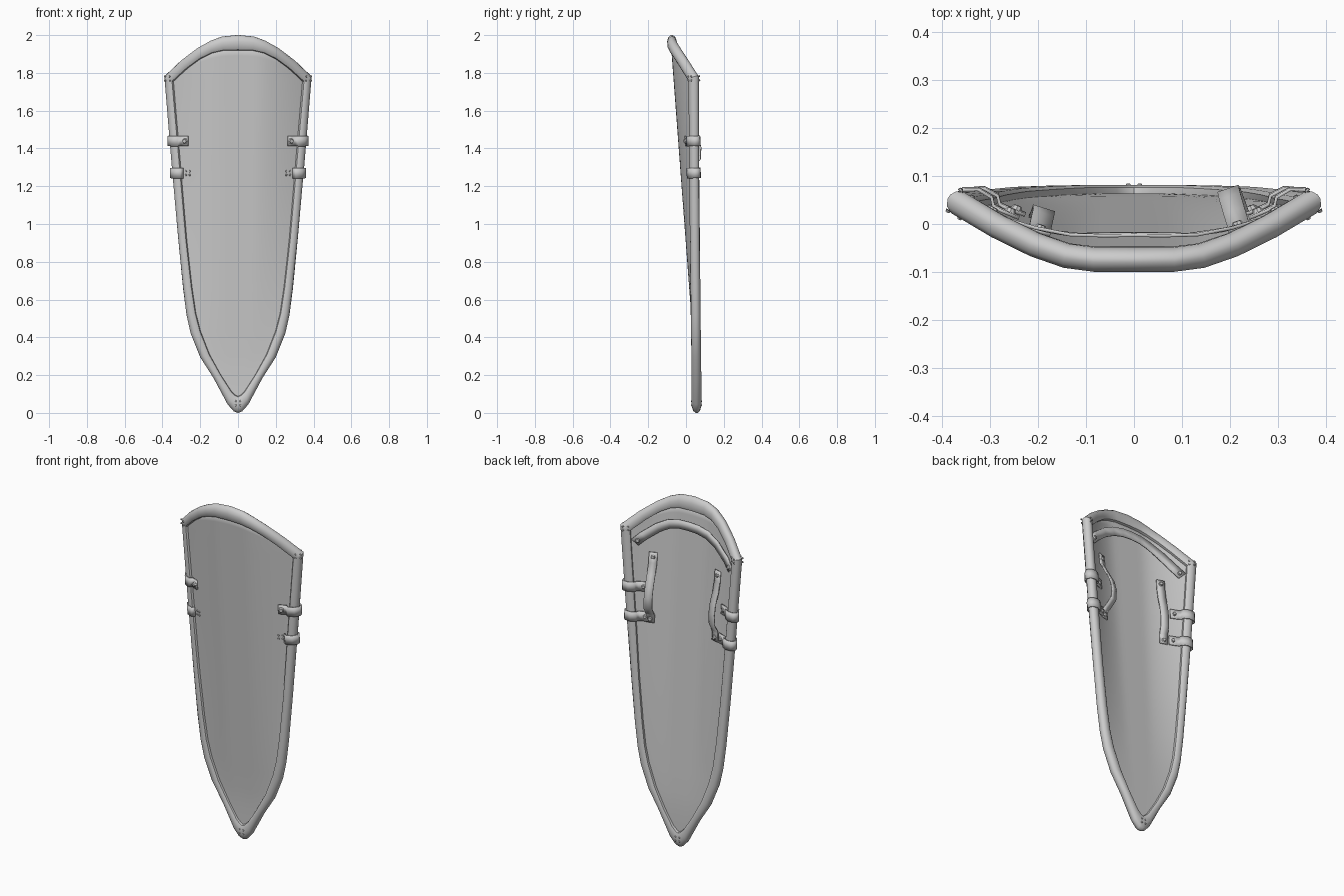
import bpy, bmesh, math
from mathutils import Vector, Matrix

if "Cube" in bpy.data.objects:
    bpy.data.objects.remove(bpy.data.objects["Cube"])

# Outline half-curves (x, z), tip to corner and corner to crown
SIDE_OUT = [(0, 0), (.022, .008), (.055, .045), (.13, .185), (.2, .295), (.25, .42),
            (.272, .52), (.29, .66), (.315, .92), (.348, 1.3), (.386, 1.783)]
SIDE_IN = [(0, .088), (.014, .095), (.035, .115), (.09, .2), (.15, .31), (.198, .435),
           (.222, .53), (.242, .67), (.269, .92), (.3, 1.3), (.338, 1.755)]
TOP_OUT = [(.386, 1.783), (.3, 1.865), (.215, 1.93), (.145, 1.97), (.085, 1.992), (0, 2.0)]
TOP_IN = [(.338, 1.755), (.262, 1.825), (.195, 1.875), (.135, 1.905), (.08, 1.918), (0, 1.92)]


def interp(pts, v):
    """Piecewise linear lookup in (key, value) pairs sorted by key."""
    if v <= pts[0][0]:
        return pts[0][1]
    for (a, fa), (b, fb) in zip(pts, pts[1:]):
        if v <= b:
            return fa + (fb - fa) * (v - a) / (b - a)
    return pts[-1][1]


def swap(pts):
    return [(z, x) for x, z in pts]


def height(x, z):
    """y of the curved shield face."""
    w = max(interp(swap(SIDE_OUT), z), .02)
    t = max(0, (abs(x) / w - .25) / .75)
    depth = max(0, .125 - .075 * (1.9 - z))
    return .056 - depth * (1 - t ** 1.6)


def surf(x, z, h=0):
    """Point at distance h behind the shield face."""
    e = .004
    n = Vector((-(height(x + e, z) - height(x - e, z)) / (2 * e), 1,
                -(height(x, z + e) - height(x, z - e)) / (2 * e))).normalized()
    return Vector((x, height(x, z), z)) + n * h, n


def finish(bm, name, solid=0, angle=40):
    bmesh.ops.remove_doubles(bm, verts=bm.verts, dist=1e-5)
    bmesh.ops.recalc_face_normals(bm, faces=bm.faces)
    me = bpy.data.meshes.new(name)
    bm.to_mesh(me)
    bm.free()
    ob = bpy.data.objects.new(name, me)
    bpy.context.collection.objects.link(ob)
    if solid:
        m = ob.modifiers.new("thickness", 'SOLIDIFY')
        m.thickness = solid
        m.offset = 0
    bpy.ops.object.select_all(action='DESELECT')
    ob.select_set(True)
    bpy.context.view_layer.objects.active = ob
    bpy.ops.object.shade_smooth_by_angle(angle=math.radians(angle))
    return ob


def skin(bm, rows, closed=False):
    """Quads between successive rows of points."""
    vs = [[bm.verts.new(p) for p in r] for r in rows]
    for a, b in zip(vs, vs[1:]):
        for i in range(len(a) if closed else len(a) - 1):
            j = (i + 1) % len(a)
            bm.faces.new((a[i], a[j], b[j], b[i]))
    if closed:
        bm.faces.new(vs[0])
        bm.faces.new(vs[-1])


# Panel
def mid(a, b):
    return [(x0 * .45 + x1 * .55, z0 * .45 + z1 * .55) for (x0, z0), (x1, z1) in zip(a, b)]


side_mid, top_mid = mid(SIDE_OUT, SIDE_IN), mid(TOP_OUT, TOP_IN)
zc = side_mid[-1][1]
ts = [i / 12 for i in range(-12, 13)]
rows = [[surf(t * w, z)[0] for t in ts] for w, z in side_mid]
for k in (.33, .66, 1):
    row = []
    for t in ts:
        x = t * side_mid[-1][0]
        row.append(surf(x, zc + k * (interp(top_mid[::-1], abs(x)) - zc))[0])
    rows.append(row)
bm = bmesh.new()
skin(bm, rows)
finish(bm, "shield_panel", .014)

# Rims wrapping the panel edge: section as (inward fraction, offset)
SECTION = [(1, -.007), (.95, -.018), (.75, -.025), (.4, -.026), (.12, -.018), (0, -.004),
           (0, .006), (.12, .018), (.4, .025), (.75, .025), (.95, .02), (1, .007)]


def rim(name, outer, inner):
    full = [(-x, z, -u, v) for (x, z), (u, v) in list(zip(outer, inner))]
    full = full + [(-a, b, -c, d) for a, b, c, d in full[:-1][::-1]]
    bm = bmesh.new()
    skin(bm, [[surf(a + (c - a) * u, b + (d - b) * u, h)[0] for u, h in SECTION]
              for a, b, c, d in full], True)
    finish(bm, name)


rim("side_rim", SIDE_OUT[::-1], SIDE_IN[::-1])
rim("top_rim", TOP_OUT, TOP_IN)


def strip(name, path, width, solid=.007, across=None):
    """Leather strip following (x, z, h) points on the shield."""
    rows = []
    for i, (x, z, h) in enumerate(path):
        if across:
            d = Vector(across)
        else:
            a, b = path[max(i - 1, 0)], path[min(i + 1, len(path) - 1)]
            d = Vector((a[1] - b[1], b[0] - a[0])).normalized()
        p, n = surf(x, z, h)
        tan = Vector((d.x, -(n.x * d.x + n.z * d.y) / n.y, d.y)).normalized() * width / 2
        rows.append([p - tan, p + tan])
    bm = bmesh.new()
    skin(bm, rows)
    finish(bm, name, solid)


rivets = bmesh.new()


def rivet(x, z, h, r=.012):
    p, n = surf(x, z, h)
    if h < 0:
        n = -n
    m = Matrix.Translation(p) @ n.to_track_quat('Z', 'Y').to_matrix().to_4x4()
    bmesh.ops.create_cone(rivets, cap_ends=True, segments=8, radius1=r, radius2=r * .6,
                          depth=r * .9, matrix=m)


# Straps clamped round the side rims
for s, label in ((-1, "left"), (1, "right")):
    for z, part in ((1.44, "upper"), (1.27, "lower")):
        w = interp(swap(SIDE_OUT), z)
        path = [(.115, .012), (.075, .012), (.06, .014), (.05, .029), (.02, .031), (-.004, .016),
                (-.009, 0), (-.004, -.016), (.02, -.031), (.05, -.029), (.06, -.012)]
        if part == "upper":
            path += [(.08, -.012), (.1, -.012)]
            rivet(s * (w - .085), z, -.019, .017)
        else:
            for k in range(4):
                a = math.pi / 4 + k * math.pi / 2
                rivet(s * (w - .082) + .014 * math.cos(a), z + .014 * math.sin(a), -.009, .006)
        strip(f"{label}_{part}_clamp", [(s * (w - d), z, h) for d, h in path], .054,
              across=(0, 1))
        rivet(s * (w - .095), z, .018, .014)

# Hand grips on the back
GRIP = [(1.64, .012), (1.58, .013), (1.52, .5), (1.46, .85), (1.4, 1), (1.34, .9),
        (1.30, .4), (1.285, .013), (1.24, .012)]
for x, name, bulge in ((.222, "large_grip", .078), (-.2, "small_grip", .042)):
    strip(name, [(x, z, h if h < .02 else max(h * bulge, .014)) for z, h in GRIP], .046)
    for z in (1.615, 1.26):
        rivet(x, z, .018, .015)

# Shoulder strap arching under the top rim
half = [(.315, 1.69, .012), (.275, 1.73, .014), (.2, 1.79, .028), (.13, 1.825, .038),
        (.06, 1.84, .042)]
strip("shoulder_strap", half + [(0, 1.843, .043)] + [(-x, z, h) for x, z, h in half[::-1]], .05)
for s in (-1, 1):
    rivet(s * .303, 1.702, .018, .015)

# Small rivets at rim corners and tip, front and back
for cx, cz in ((-.362, 1.772), (.362, 1.772), (0, .052)):
    for dx, dz in ((-.012, .01), (.012, .01), (-.012, -.012), (.012, -.012)):
        for h in (-.026, .026):
            rivet(cx + dx, cz + dz, h, .006)
finish(rivets, "rivets", angle=30)
